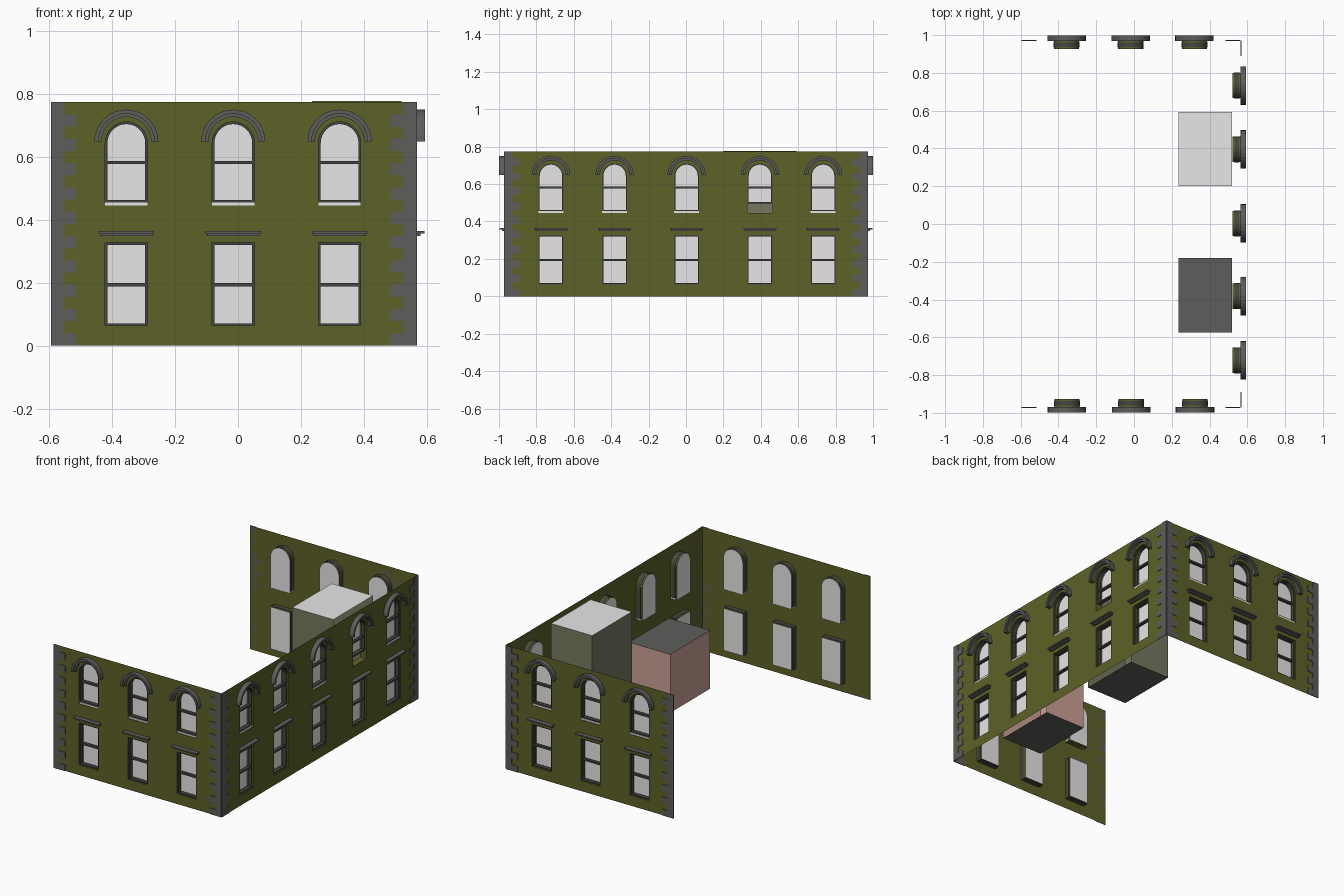
import bpy, bmesh, math
from mathutils import Matrix

if "Cube" in bpy.data.objects:
    bpy.data.objects.remove(bpy.data.objects["Cube"])

def material(name, rgb):
    m = bpy.data.materials.new(name)
    m.diffuse_color = (*rgb, 1)
    m.use_nodes = True
    m.node_tree.nodes["Principled BSDF"].inputs["Base Color"].default_value = m.diffuse_color
    return m

OLIVE = material("olive_wall", (0.11, 0.12, 0.02))
STONE = material("grey_stone", (0.11, 0.11, 0.105))
FRAME = material("dark_frame", (0.06, 0.06, 0.058))
PANE = material("light_grey", (0.8, 0.8, 0.8))
MOSS = material("moss_grey", (0.18, 0.19, 0.117))
SALMON = material("salmon", (0.6, 0.36, 0.30))

H = 0.774            # wall height
HW = 0.067           # half width of a window
LOW = (0.064, 0.327)   # lower window bottom and top
UP = (0.445, 0.711)    # upper window bottom and top
DEPTH = 0.043        # depth of the window recess
SEG = 16

def face(bm, pts):
    return bm.faces.new([bm.verts.new(p) for p in pts])

def panel(bm, pts, d=0.0):
    """Flat face in the wall plane from (u, z) points."""
    return face(bm, [(u, d, z) for u, z in pts])

def rect(u0, u1, z0, z1):
    return [(u0, z0), (u1, z0), (u1, z1), (u0, z1)]

def strip(bm, pts, d0, d1):
    """Closed band along an outline, running from depth d0 to d1."""
    for i, a in enumerate(pts):
        b = pts[(i + 1) % len(pts)]
        face(bm, [(a[0], d0, a[1]), (b[0], d0, b[1]), (b[0], d1, b[1]), (a[0], d1, a[1])])

def box(bm, u0, u1, d0, d1, z0, z1):
    pts = rect(u0, u1, z0, z1)
    panel(bm, pts, d0)
    panel(bm, pts, d1)
    strip(bm, pts, d0, d1)

def ring(bm, outer, inner, d0, d1):
    """Frame between two outlines with the same number of points."""
    n = len(outer)
    for d in (d0, d1):
        for i in range(n):
            j = (i + 1) % n
            panel(bm, [outer[i], outer[j], inner[j], inner[i]], d)
    strip(bm, outer, d0, d1)
    strip(bm, inner, d0, d1)

def arc(c, zc, r):
    """Half circle from right to left."""
    return [(c + r * math.cos(math.pi * i / SEG), zc + r * math.sin(math.pi * i / SEG))
            for i in range(SEG + 1)]

def outline(c, z0, z1, arched, inset=0.0):
    w = HW - inset
    if not arched:
        return rect(c - w, c + w, z0 + inset, z1 - inset)
    return [(c - w, z0 + inset), (c + w, z0 + inset)] + arc(c, z1 - HW, w)

def half_ring(bm, c, zc, r1, r0, d0, d1):
    """Arch moulding with square ends."""
    o, i = arc(c, zc, r1), arc(c, zc, r0)
    for d in (d0, d1):
        for k in range(SEG):
            panel(bm, [o[k], o[k + 1], i[k + 1], i[k]], d)
    strip(bm, o + i[::-1], d0, d1)

def finish(bm, name, mat, matrix=Matrix(), recalc=True):
    bmesh.ops.remove_doubles(bm, verts=bm.verts, dist=1e-5)
    if recalc:
        bmesh.ops.recalc_face_normals(bm, faces=bm.faces)
    me = bpy.data.meshes.new(name)
    bm.to_mesh(me)
    bm.free()
    me.materials.append(mat)
    ob = bpy.data.objects.new(name, me)
    ob.matrix_world = matrix
    bpy.context.collection.objects.link(ob)

def build_wall(name, u0, u1, centres, matrix, raised=None):
    """Local axes: u along the wall, +y inward, z up."""
    wall, reveal, pane, frame, sill, lintel, arch, quoin = [bmesh.new() for _ in range(8)]
    left = u0
    for c in centres:
        a, b = c - HW, c + HW
        # wall surface around the two openings
        panel(wall, rect(left, a, 0, H))
        panel(wall, rect(a, b, 0, LOW[0]))
        panel(wall, rect(a, b, LOW[1], UP[0]))
        panel(wall, arc(c, UP[1] - HW, HW)[::-1] + [(b, H), (a, H)])
        left = b
        for (z0, z1), arched in ((LOW, False), (UP, True)):
            lifted = arched and c == raised
            base = 0.497 if lifted else z0 + (0.01 if arched else 0)
            strip(reveal, outline(c, z0, z1, arched), 0, DEPTH)
            panel(pane, outline(c, base if lifted else z0, z1, arched), DEPTH)
            # sash frame and meeting rail
            ring(frame, outline(c, base, z1, arched, -0.002),
                 outline(c, base, z1, arched, 0.007), 0.008, 0.032)
            zb = 0.582 if arched else 0.194
            box(frame, a, b, 0.012, 0.03, zb - 0.0055, zb + 0.0055)
            if arched and not lifted:
                box(sill, a - 0.002, b + 0.002, 0.004, 0.036, z0, z0 + 0.0105)
        # stepped lintel below, double arch moulding above
        box(lintel, c - 0.088, c + 0.088, -0.028, 0, 0.357, 0.365)
        box(lintel, c - 0.083, c + 0.083, -0.015, 0, 0.349, 0.357)
        half_ring(arch, c, 0.648, 0.102, 0.089, -0.029, 0)
        half_ring(arch, c, 0.648, 0.089, 0.079, -0.020, 0)
    panel(wall, rect(left, u1, 0, H))
    # alternating corner stones
    n = 20
    for k in range(n):
        w = 0.08 if k % 2 == 0 else 0.04
        z0, z1 = k * H / n, (k + 1) * H / n
        box(quoin, u0, u0 + w, -0.004, 0.0, z0, z1)
        box(quoin, u1 - w, u1, -0.004, 0.0, z0, z1)
    finish(wall, name + "_wall", OLIVE, matrix, False)
    finish(reveal, name + "_window_reveals", OLIVE, matrix)
    finish(pane, name + "_window_panes", PANE, matrix, False)
    finish(frame, name + "_sash_frames", FRAME, matrix)
    finish(sill, name + "_window_sills", PANE, matrix)
    finish(lintel, name + "_lintels", STONE, matrix)
    finish(arch, name + "_arch_mouldings", STONE, matrix)
    finish(quoin, name + "_quoins", STONE, matrix)

def place(x, y, deg):
    return Matrix.Translation((x, y, 0)) @ Matrix.Rotation(math.radians(deg), 4, 'Z')

# three facades
build_wall("front", -0.595, 0.565, [-0.355, -0.015, 0.323], place(0, -0.97, 0))
build_wall("right", -0.97, 0.97, [-0.722, -0.382, 0.003, 0.395, 0.733],
           place(0.565, 0, 90), raised=0.395)
build_wall("back", -0.565, 0.595, [-0.32, 0.018, 0.357], place(0, 0.97, 180))

def room(name, y0, y1, top, wall_mat, roof_mat):
    """Room box behind the right facade, open towards the windows."""
    x0, x1 = 0.235, 0.52
    bm = bmesh.new()
    face(bm, [(x0, y1, 0), (x0, y0, 0), (x0, y0, top), (x0, y1, top)])
    face(bm, [(x0, y0, 0), (x1, y0, 0), (x1, y0, top), (x0, y0, top)])
    face(bm, [(x1, y1, 0), (x0, y1, 0), (x0, y1, top), (x1, y1, top)])
    finish(bm, name + "_walls", wall_mat, recalc=False)
    for part, z, mat in (("floor", 0, STONE), ("ceiling", top, roof_mat)):
        bm = bmesh.new()
        pts = [(x0, y0, z), (x1, y0, z), (x1, y1, z), (x0, y1, z)]
        face(bm, pts if z else pts[::-1])
        finish(bm, name + "_" + part, mat, recalc=False)

room("tall_room", 0.20, 0.592, 0.777, MOSS, PANE)
room("low_room", -0.575, -0.18, 0.365, SALMON, STONE)
